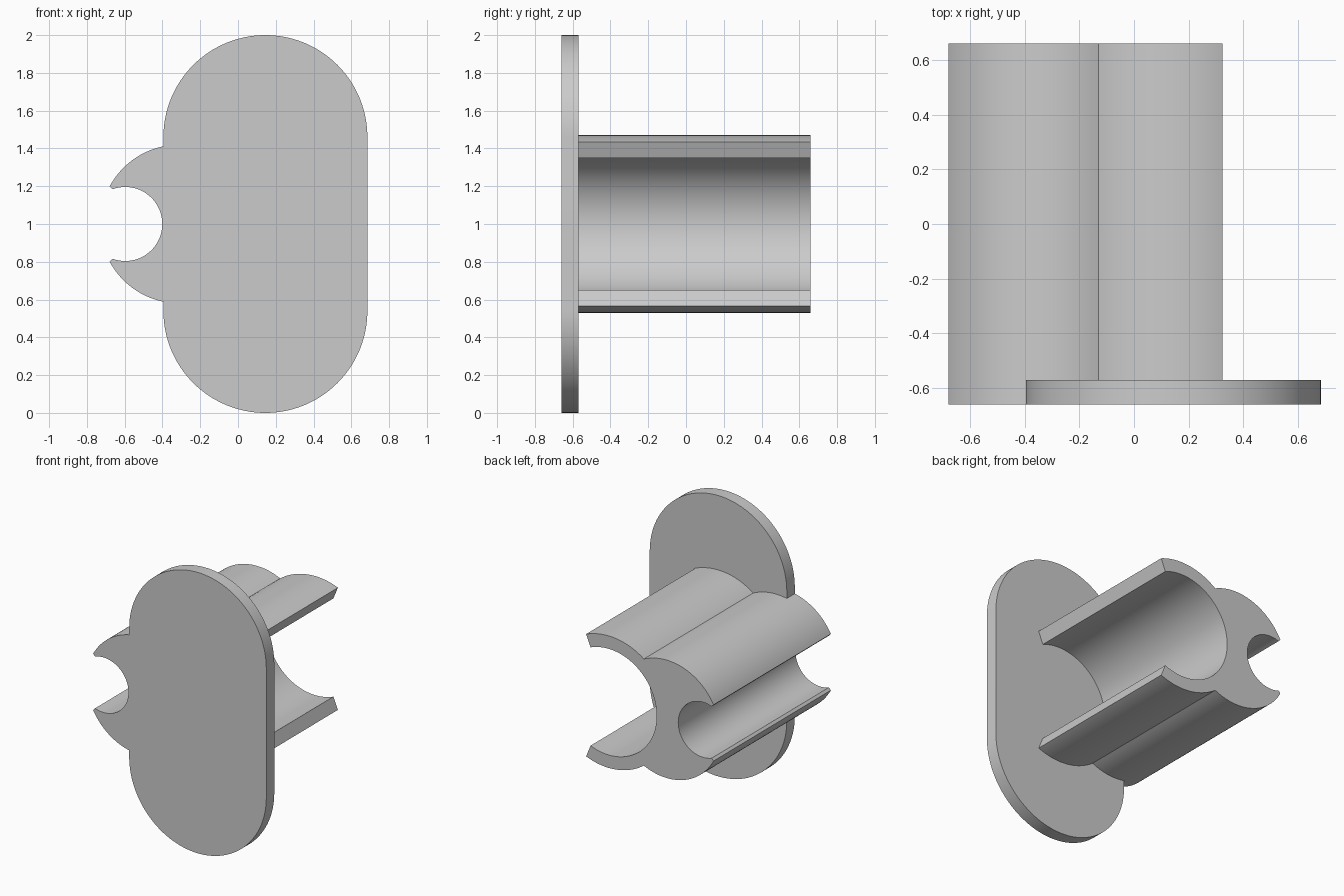
import bpy, bmesh
from math import sin, cos, atan2, radians, sqrt, asin

cube = bpy.data.objects.get("Cube")
if cube:
    bpy.data.objects.remove(cube, do_unlink=True)

grey = bpy.data.materials.new("light grey plastic")
grey.use_nodes = True
colour = (0.6, 0.6, 0.6, 1)
grey.diffuse_color = colour
grey.node_tree.nodes["Principled BSDF"].inputs["Base Color"].default_value = colour


def arc(cx, cz, r, start, end, steps=40):
    """Points on an arc in the xz plane, angles in radians."""
    return [(cx + r * cos(start + (end - start) * i / steps),
             cz + r * sin(start + (end - start) * i / steps))
            for i in range(steps + 1)]


def extrude_profile(name, points, y0, y1):
    bm = bmesh.new()
    face = bm.faces.new([bm.verts.new((x, y0, z)) for x, z in points])
    made = bmesh.ops.extrude_face_region(bm, geom=[face])["geom"]
    moved = [v for v in made if isinstance(v, bmesh.types.BMVert)]
    bmesh.ops.translate(bm, verts=moved, vec=(0, y1 - y0, 0))
    bmesh.ops.remove_doubles(bm, verts=bm.verts[:], dist=0.0001)
    bmesh.ops.recalc_face_normals(bm, faces=bm.faces[:])
    mesh = bpy.data.meshes.new(name)
    bm.to_mesh(mesh)
    bm.free()
    mesh.materials.append(grey)
    ob = bpy.data.objects.new(name, mesh)
    bpy.context.collection.objects.link(ob)
    return ob


front, back, mid = -0.66, 0.66, 1.0

# Rounded end plate
px, pr = 0.145, 0.54
plate_outline = (arc(px, 2 - pr, pr, 0, radians(180), 64)
                 + arc(px, pr, pr, radians(180), radians(360), 64))
plate = extrude_profile("end_plate", plate_outline, front, -0.57)

# Double clip: large C opening to the left, small C opening to the right
big_x, big_out, big_in, big_open = 0.147, 0.47, 0.378, radians(67.8)
small_x, small_r = -0.31, 0.42
hole_x, hole_r, hole_open = -0.597, 0.196, radians(110)
join_x = -0.13
join_h = sqrt(small_r ** 2 - (join_x - small_x) ** 2)
big_join = atan2(join_h, join_x - big_x)
small_join = atan2(join_h, join_x - small_x)
small_tip = radians(180) - asin(0.2 / small_r)

upper = (arc(big_x, mid, big_out, big_open, big_join)
         + arc(small_x, mid, small_r, small_join, small_tip)[1:])
lower = [(x, 2 * mid - z) for x, z in reversed(upper)]
hole = arc(hole_x, mid, hole_r, hole_open, -hole_open, 64)
bore = arc(big_x, mid, big_in, radians(360) - big_open, big_open, 80)
clip = extrude_profile("double_clip", upper + hole + lower + bore, front, back)

# Fuse the plate and the clip
union = clip.modifiers.new("fuse", "BOOLEAN")
union.operation = "UNION"
union.solver = "EXACT"
union.object = plate
bpy.ops.object.select_all(action="DESELECT")
clip.select_set(True)
bpy.context.view_layer.objects.active = clip
bpy.ops.object.modifier_apply(modifier=union.name)
bpy.data.objects.remove(plate, do_unlink=True)
clip.name = "double_clip_with_end_plate"
bpy.ops.object.shade_smooth_by_angle(angle=radians(25))
